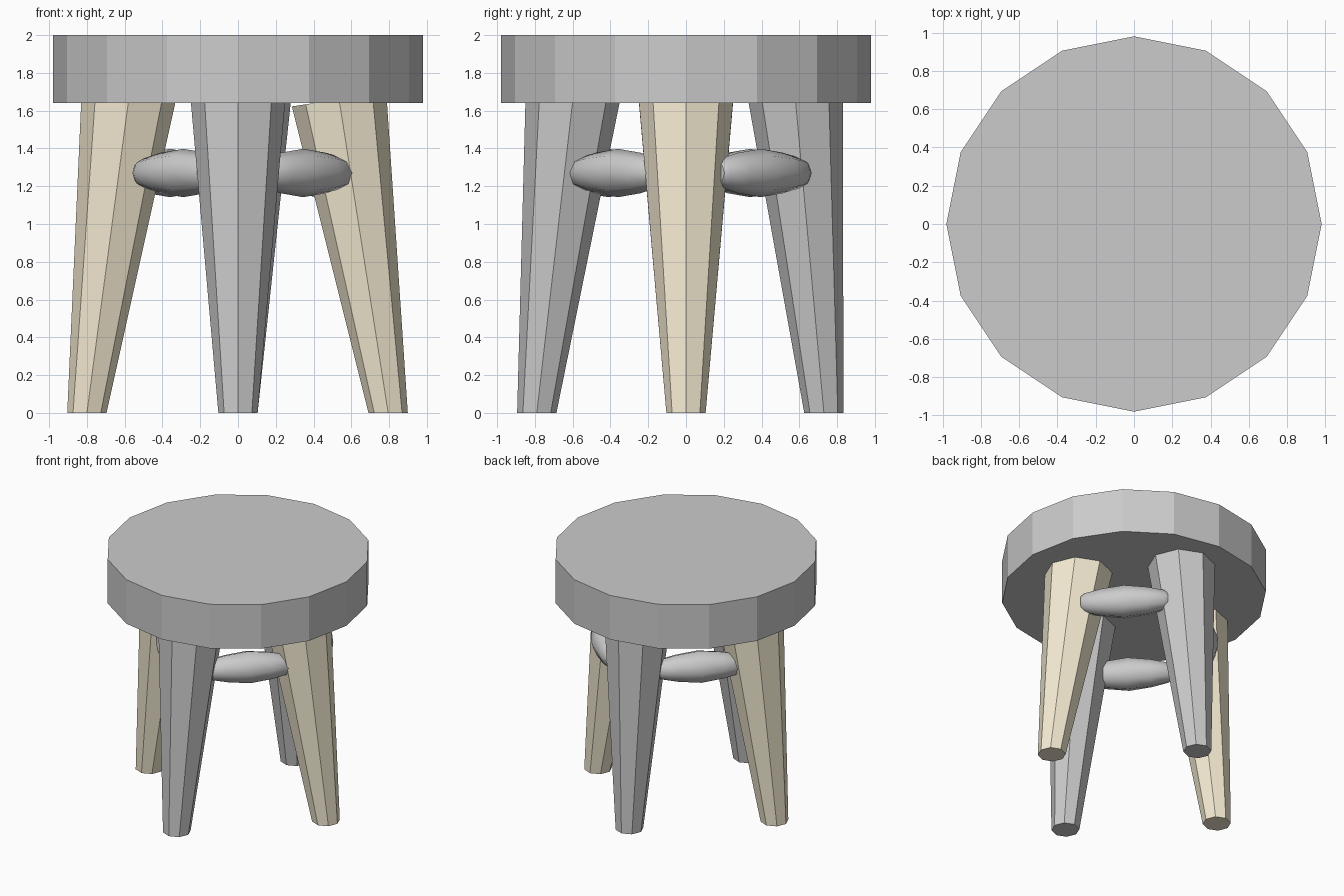
import bpy, bmesh, math
from mathutils import Vector, Matrix

if "Cube" in bpy.data.objects:
    bpy.data.objects.remove(bpy.data.objects["Cube"])


def add_object(name, bm, material=None):
    bmesh.ops.recalc_face_normals(bm, faces=bm.faces[:])
    mesh = bpy.data.meshes.new(name)
    bm.to_mesh(mesh)
    bm.free()
    obj = bpy.data.objects.new(name, mesh)
    bpy.context.collection.objects.link(obj)
    if material:
        mesh.materials.append(material)
        obj.color = material.diffuse_color
    return obj


def loft(rings):
    """Skin a list of vertex rings and cap both ends."""
    bm = bmesh.new()
    loops = [[bm.verts.new(p) for p in ring] for ring in rings]
    n = len(loops[0])
    for a, b in zip(loops, loops[1:]):
        for i in range(n):
            j = (i + 1) % n
            bm.faces.new((a[i], a[j], b[j], b[i]))
    bm.faces.new(loops[0][::-1])
    bm.faces.new(loops[-1])
    return bm


def ring(center, radius, sides, tilt=0.0):
    """Horizontal ring; tilt slopes it along x."""
    x, y, z = center
    pts = []
    for i in range(sides):
        a = 2 * math.pi * i / sides
        dx, dy = radius * math.cos(a), radius * math.sin(a)
        pts.append((x + dx, y + dy, z + tilt * dx))
    return pts


tan = bpy.data.materials.new("pale_wood")
tan.diffuse_color = (0.92, 0.84, 0.65, 1)

# Seat: 16-sided slab
add_object("seat", loft([ring((0, 0, z), 0.98, 16) for z in (1.64, 2.0)]))

# Splayed, tapered eight-sided legs: foot xy, top xyz, top tilt, material
legs = {
    "front_leg": ((0, -0.79), (0, -0.60, 1.65), 0, None),
    "back_leg": ((0, 0.73), (0.03, 0.58, 1.65), 0, None),
    "left_leg": ((-0.80, 0), (-0.58, 0, 1.65), 0, tan),
    "right_leg": ((0.795, 0), (0.535, 0, 1.66), 0.15, tan),
}
for name, (foot, top, tilt, mat) in legs.items():
    add_object(name, loft([ring((*foot, 0), 0.104, 8),
                           ring(top, 0.25, 8, tilt)]), mat)

# Bulging stretchers between neighbouring legs: centre xy, heading
profile = [(-0.325, 0.055), (-0.295, 0.078), (-0.17, 0.107), (0, 0.128),
           (0.17, 0.107), (0.295, 0.078), (0.325, 0.055)]
stretchers = {
    "front_right_stretcher": ((0.345, -0.36), 45),
    "front_left_stretcher": ((-0.29, -0.41), 135),
    "back_right_stretcher": ((0.42, 0.395), 135),
    "back_left_stretcher": ((-0.36, 0.34), 45),
}
for name, ((x, y), heading) in stretchers.items():
    bm = loft([ring((0, 0, t), r, 8) for t, r in profile])
    turn = (Matrix.Translation((x, y, 1.27))
            @ Matrix.Rotation(math.radians(heading), 4, 'Z')
            @ Matrix.Rotation(math.radians(90), 4, 'Y'))
    bmesh.ops.transform(bm, matrix=turn, verts=bm.verts[:])
    obj = add_object(name, bm)
    bpy.ops.object.select_all(action='DESELECT')
    obj.select_set(True)
    bpy.context.view_layer.objects.active = obj
    bpy.ops.object.shade_smooth_by_angle(angle=math.radians(50))

for m in bpy.data.materials:
    if m.users and not m.is_grease_pencil:
        m.use_nodes = True
        m.node_tree.nodes["Principled BSDF"].inputs["Base Color"].default_value = m.diffuse_color
